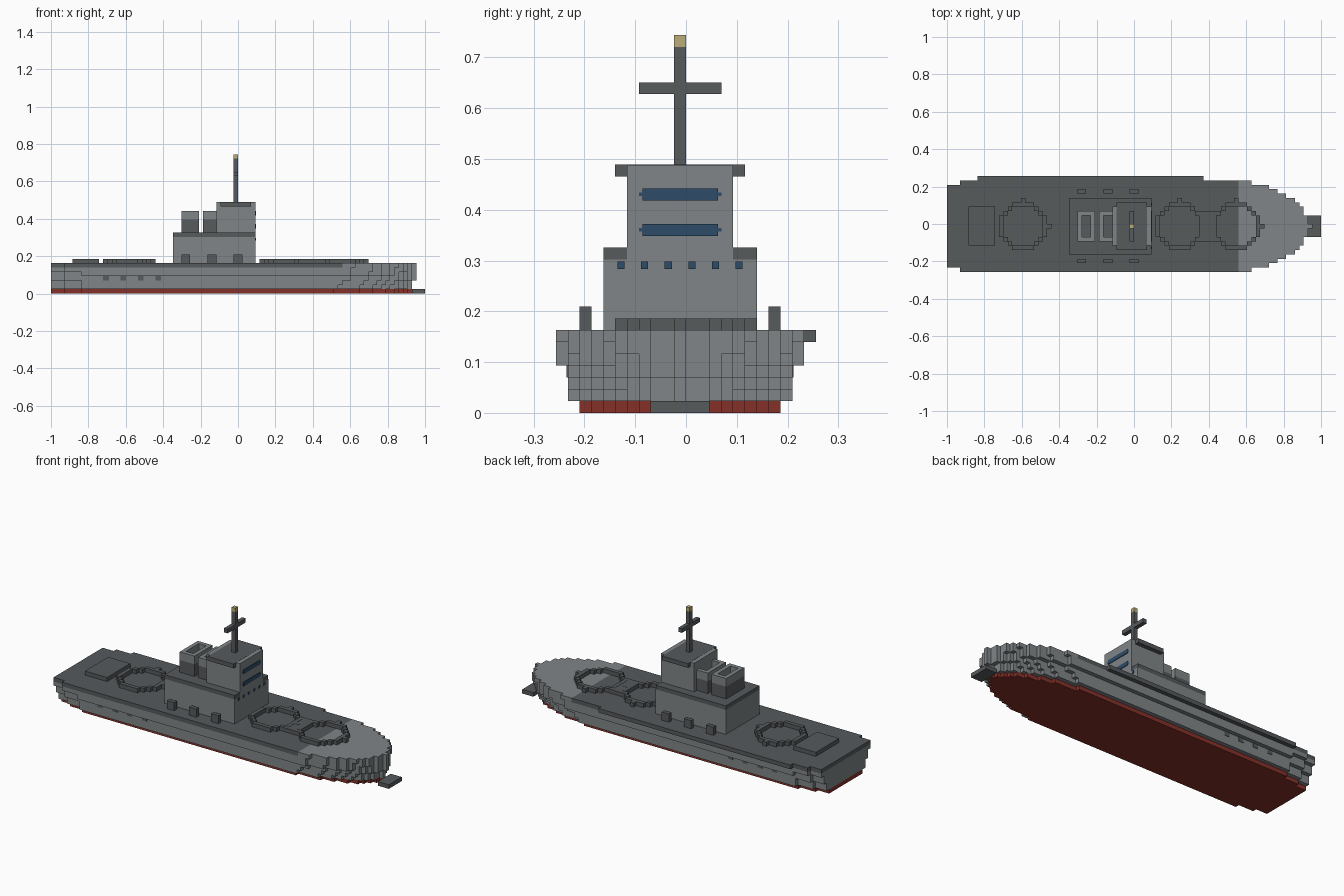
import bpy, bmesh

if bpy.data.objects.get("Cube"):
    bpy.data.objects.remove(bpy.data.objects["Cube"], do_unlink=True)

V = 2 / 86   # block size; x counts blocks from the stern, y from the centre, z from the keel


def material(name, rgb):
    m = bpy.data.materials.new(name)
    m.use_nodes = True
    m.diffuse_color = (*rgb, 1)
    m.node_tree.nodes["Principled BSDF"].inputs["Base Color"].default_value = (*rgb, 1)
    return m


LIGHT = material("light grey", (0.215, 0.235, 0.245))
DARK = material("dark grey", (0.093, 0.103, 0.108))
RED = material("hull red", (0.235, 0.03, 0.022))
BLUE = material("window blue", (0.026, 0.07, 0.14))
YELLOW = material("lamp yellow", (0.5, 0.42, 0.19))


def finish(name, bm, mat):
    bmesh.ops.recalc_face_normals(bm, faces=bm.faces)
    mesh = bpy.data.meshes.new(name)
    bm.to_mesh(mesh)
    bm.free()
    mesh.materials.append(mat)
    obj = bpy.data.objects.new(name, mesh)
    bpy.context.collection.objects.link(obj)
    return obj


def add_box(bm, x, y, z):
    corners = bmesh.ops.create_cube(bm, size=1)["verts"]
    for v in corners:
        pick = [span[1] if c > 0 else span[0] for c, span in zip(v.co, (x, y, z))]
        v.co = (pick[0] * V - 1, pick[1] * V, pick[2] * V)


def blocks(name, mat, *boxes):
    bm = bmesh.new()
    for b in boxes:
        add_box(bm, *b)
    return finish(name, bm, mat)


# Hull layers: half width, bow tip, bow taper length, stern steps
LAYERS = [(8, 83, 23, 2), (9, 83, 22, 2), (9, 83, 20, 2), (9, 84, 19, 1),
          (10, 84, 19, 2), (10, 84, 18, 1), (10, 84, 17, 1)]


def half_width(layer, i):
    width, tip, length, steps = LAYERS[layer]
    t = max(0, 1 - (tip - 1 - i) / length)
    h = int((width + 0.3) * (1 - t * t) ** 0.6)
    if i < 3:
        h -= steps
    elif i < 7:
        h -= steps - 1
    return max(h, 0)


def hull_layer(name, mat, layer, start, end, ledge=False):
    """Stepped outline of one layer, raised by one block."""
    low, high = [], []
    for i in range(start, end):
        h = half_width(layer, i)
        top = h + 1 if ledge and 7 <= i < 59 else h
        for line, y in ((low, -h - 1), (high, top)):
            if line and line[-1][1] == y:
                line[-1] = (i + 1, y)
            else:
                line += [(i, y), (i + 1, y)]
    bm = bmesh.new()
    face = bm.faces.new([bm.verts.new((x * V - 1, y * V, layer * V))
                         for x, y in low + high[::-1]])
    raised = bmesh.ops.extrude_face_region(bm, geom=[face])["geom"]
    bmesh.ops.translate(bm, vec=(0, 0, V),
                        verts=[g for g in raised if isinstance(g, bmesh.types.BMVert)])
    bmesh.ops.triangulate(bm, faces=[f for f in bm.faces if len(f.verts) > 4])
    finish(name, bm, mat)


# Hull, deck and ram
hull_layer("keel", RED, 0, 0, LAYERS[0][1])
for n in range(1, 6):
    hull_layer(f"hull_layer_{n}", LIGHT, n, 0, LAYERS[n][1])
hull_layer("main_deck", DARK, 6, 0, 67, ledge=True)
hull_layer("fore_deck", LIGHT, 6, 67, LAYERS[6][1])
blocks("bow_ram", DARK, ((83, 86), (-3, 2), (0, 1)))

# Portholes along both hull sides
blocks("hull_portholes", DARK,
       *[((x, x + 1.3), y, (3, 4)) for x in range(12, 25, 4)
         for y in ((-10.1, -9.9), (8.9, 9.1))])

# Gun rings, with the odd block on the +x and +y sides
def gun_ring(name, cx):
    cells = [(x, y) for x in range(-5, 6) for y in range(-5, 6)
             if 4.5 <= (x * x + y * y) ** 0.5 < 5.5]
    cells += [(6, 0), (0, 6)]
    blocks(name, DARK, *[((cx + x, cx + x + 1), (y - 1, y), (7, 8)) for x, y in cells])


for name, cx in (("aft_gun_ring", 17), ("middle_gun_ring", 53), ("fore_gun_ring", 66)):
    gun_ring(name, cx)
blocks("ring_link", DARK, ((58, 62), (-4, 3), (7, 7.95)))
blocks("aft_hatch", DARK, ((5, 11), (-5, 4), (7, 8)))

# Deck lockers on both sides
blocks("deck_lockers", DARK,
       *[((x, x + 2), y, (7, 9)) for x in (30, 36, 42) for y in ((-9, -8), (7, 8))])

# Superstructure and bridge
blocks("deckhouse", LIGHT, ((28, 47), (-7, 6), (7, 13)))
blocks("deckhouse_roof", DARK, ((28, 46.98), (-7, 6), (13, 14)))
blocks("bridge", LIGHT, ((38, 47), (-5, 4), (13, 21)))
blocks("bridge_roof", DARK, ((39, 46), (-6, 5), (20, 21.03)))

# Windows on the bow side
blocks("bridge_windows", BLUE,
       *[((46.9, 47.15), (-3.7, 2.7), (z, z + 1)) for z in (15, 18)],
       *[((46.9, 47.1), (-4, 3), (z + 0.35, z + 0.65)) for z in (15, 18)])
blocks("deckhouse_portholes", BLUE,
       *[((46.9, 47.15), (y + 0.2, y + 0.8), (12.2, 12.8)) for y in range(-6, 5, 2)])

# Funnels: dark core with a light rim
for name, x in (("aft_funnel", 30), ("fore_funnel", 35)):
    blocks(name, DARK, ((x, x + 4), (-4, 3), (14, 17)))
    blocks(name + "_rim", LIGHT,
           ((x, x + 1), (-4, 3), (17, 19)), ((x + 3, x + 4), (-4, 3), (17, 19)),
           ((x + 1, x + 3), (-4, -3), (17, 19)), ((x + 1, x + 3), (2, 3), (17, 19)))

# Mast with yard and lamp
blocks("mast", DARK, ((42, 43), (-1, 0), (21, 31)))
blocks("mast_yard", DARK, ((42, 43), (-4, -1), (27, 28)), ((42, 43), (0, 3), (27, 28)))
blocks("mast_lamp", YELLOW, ((42, 43), (-1, 0), (31, 32)))
